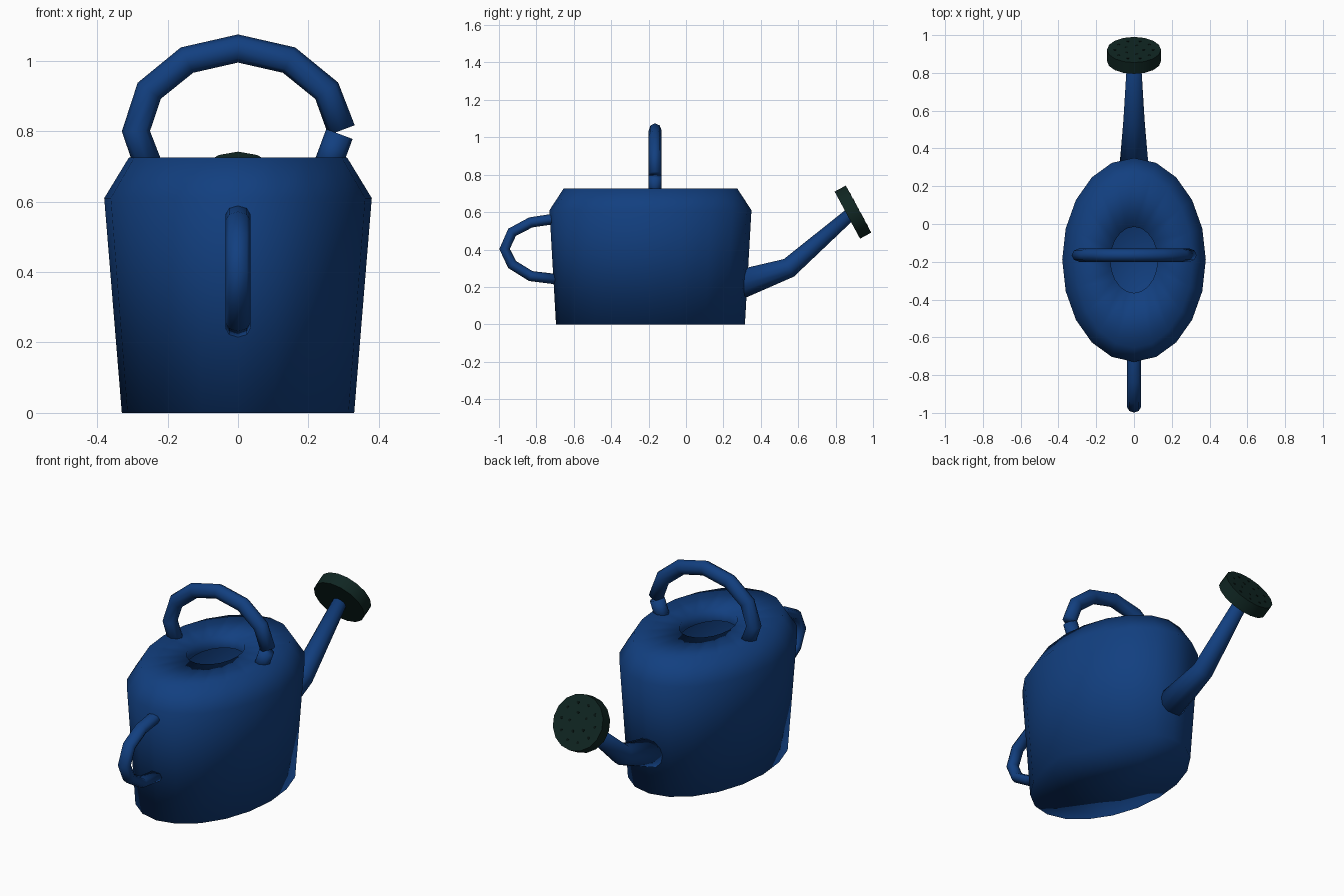
import bpy, bmesh, math
from mathutils import Vector

if "Cube" in bpy.data.objects:
    bpy.data.objects.remove(bpy.data.objects["Cube"])


def material(name, rgb):
    m = bpy.data.materials.new(name)
    m.diffuse_color = (*rgb, 1)
    m.use_nodes = True
    m.node_tree.nodes["Principled BSDF"].inputs["Base Color"].default_value = m.diffuse_color
    return m


BLUE = material("blue", (0.006, 0.05, 0.215))
GREEN = material("dark green", (0.005, 0.019, 0.016))
BLACK = material("hole black", (0.002, 0.007, 0.006))


def loft(name, rings, mat, cap_start=True, cap_end=True, angle=None):
    """Skin a list of vertex rings into one object."""
    bm = bmesh.new()
    vs = [[bm.verts.new(p) for p in r] for r in rings]
    n = len(rings[0])
    for a, b in zip(vs, vs[1:]):
        for i in range(n):
            j = (i + 1) % n
            bm.faces.new((a[i], a[j], b[j], b[i]))
    if cap_start:
        bm.faces.new(vs[0][::-1])
    if cap_end:
        bm.faces.new(vs[-1])
    bmesh.ops.recalc_face_normals(bm, faces=bm.faces)
    for f in bm.faces:
        f.smooth = True
    me = bpy.data.meshes.new(name)
    bm.to_mesh(me)
    bm.free()
    ob = bpy.data.objects.new(name, me)
    bpy.context.collection.objects.link(ob)
    me.materials.append(mat)
    if angle:
        bpy.ops.object.select_all(action='DESELECT')
        ob.select_set(True)
        bpy.context.view_layer.objects.active = ob
        bpy.ops.object.shade_smooth_by_angle(angle=math.radians(angle))
    return ob


def ring(c, u, v, n):
    """Ellipse around c spanned by the half axes u and v."""
    t = [2 * math.pi * i / n for i in range(n)]
    return [c + u * math.cos(a) + v * math.sin(a) for a in t]


def tube(name, path, side, radii, n=8):
    """Tube along a planar path; side is the plane normal,
    radii are (in plane, across plane) per point."""
    pts = [Vector(p) for p in path]
    rings = []
    for i, p in enumerate(pts):
        t = Vector()
        if i > 0:
            t += (p - pts[i - 1]).normalized()
        if i < len(pts) - 1:
            t += (pts[i + 1] - p).normalized()
        u = side.cross(t.normalized())
        rings.append(ring(p, u * radii[i][0], side * radii[i][1], n))
    return loft(name, rings, BLUE)


X, Y, Z = Vector((1, 0, 0)), Vector((0, 1, 0)), Vector((0, 0, 1))

# Oval body with filling hole: (half width, half length, height)
profile = [(0.33, 0.505, 0), (0.38, 0.54, 0.61), (0.31, 0.465, 0.725),
           (0.125, 0.175, 0.725), (0.125, 0.175, 0.665)]
loft("body", [ring(Vector((0, -0.19, z)), X * a, Y * b, 20)
              for a, b, z in profile], BLUE, cap_end=False)

# Carrying handle on top, with a split near its right end
HY = -0.165
arch = [(-0.25, 0.69), (-0.29, 0.8), (-0.252, 0.915), (-0.145, 1.002),
        (0, 1.035), (0.145, 1.002), (0.252, 0.915), (0.294, 0.803)]
stub = [(0.288, 0.792), (0.25, 0.69)]
for name, pts in (("top_handle", arch), ("top_handle_stub", stub)):
    tube(name, [(x, HY, z) for x, z in pts], Y, [(0.04, 0.035)] * len(pts))

# Tipping handle at the front
loop = [(-0.68, 0.565), (-0.73, 0.56), (-0.83, 0.545), (-0.93, 0.492),
        (-0.97, 0.403), (-0.93, 0.32), (-0.83, 0.258), (-0.68, 0.24)]
tube("tipping_handle", [(0, y, z) for y, z in loop], X,
     [(0.028, 0.036)] * len(loop))

# Bent tapering spout
tube("spout", [(0, 0.27, 0.208), (0, 0.55, 0.302), (0, 0.88, 0.59)], X,
     [(0.08, 0.08), (0.054, 0.056), (0.034, 0.036)], 12)

# Sprinkler rose
axis = Vector((0, 0.88, 0.475)).normalized()
up = X.cross(axis)
mid = Vector((0, 0.8925, 0.60))
R = 0.143
loft("sprinkler_rose", [ring(mid + axis * s, X * R, up * R, 16)
                        for s in (-0.034, 0.034)], GREEN, angle=40)

# Water holes: thin dots on the rose face
k = 0
for count, rad in ((10, 0.1), (5, 0.05)):
    for i in range(count):
        a = 2 * math.pi * i / count
        c = mid + (X * math.cos(a) + up * math.sin(a)) * rad
        loft(f"water_hole_{k}", [ring(c + axis * s, X * 0.008, up * 0.008, 6)
                                 for s in (0.033, 0.0355)], BLACK, angle=40)
        k += 1
